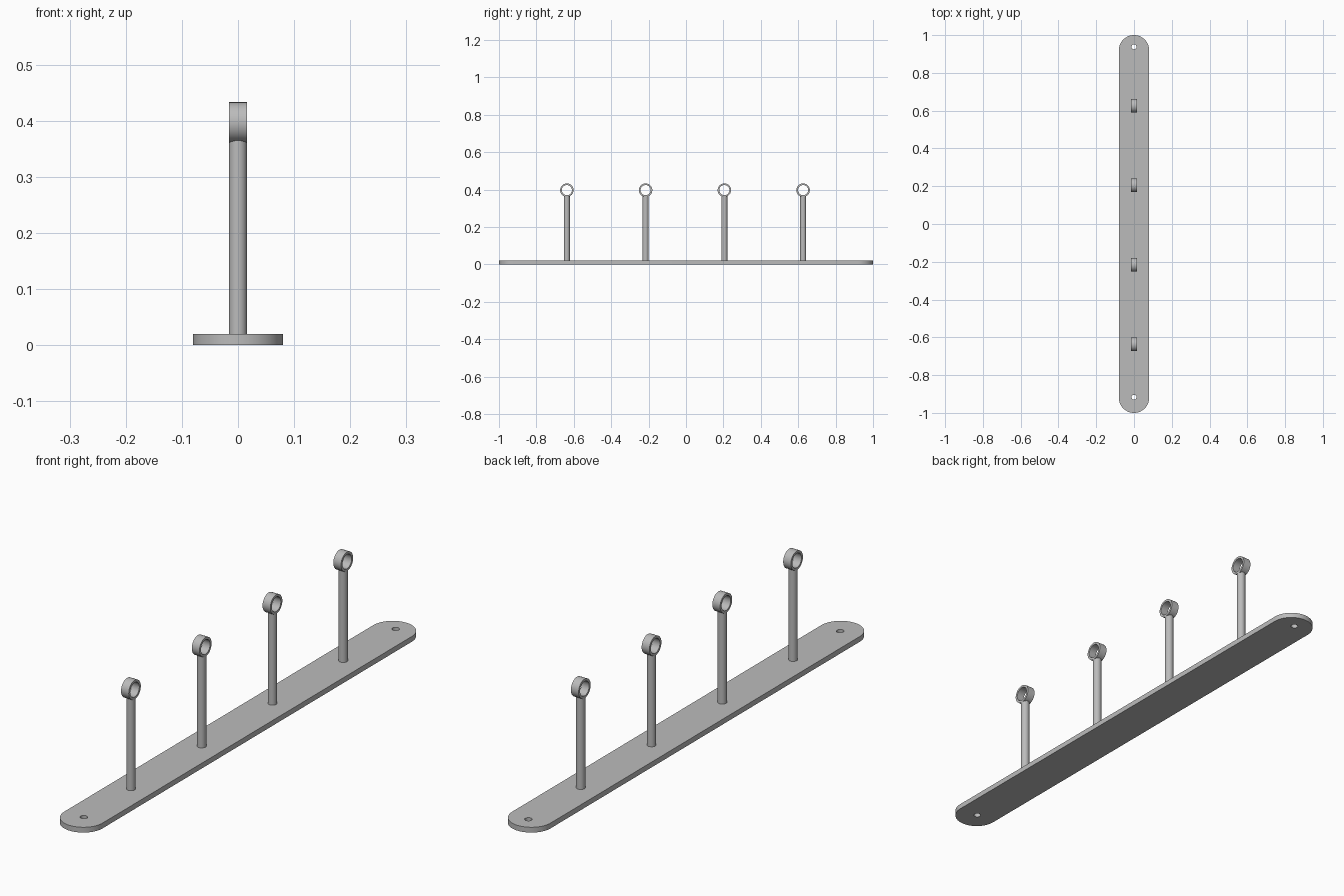
import bpy, bmesh
from math import cos, sin, pi, radians

cube = bpy.data.objects.get("Cube")
if cube:
    bpy.data.objects.remove(cube, do_unlink=True)

grey = bpy.data.materials.new("plain grey")
grey.use_nodes = True
COLOUR = (0.5, 0.5, 0.5, 1)
grey.diffuse_color = COLOUR
grey.node_tree.nodes["Principled BSDF"].inputs["Base Color"].default_value = COLOUR

PLATE_HEIGHT, PLATE_RADIUS = 0.02, 0.08
POST_RADIUS, POST_TOP = 0.016, 0.366
RING_OUTER, RING_INNER, RING_Z = 0.036, 0.027, 0.397
POST_SPACING, POST_START = 0.421, -0.637


def arc(cx, cy, radius, start, end, steps):
    """Points along an arc, angles in degrees."""
    angles = [radians(start + (end - start) * i / steps) for i in range(steps + 1)]
    return [(cx + radius * cos(a), cy + radius * sin(a)) for a in angles]


def circle(cx, cy, radius, steps=48):
    return arc(cx, cy, radius, 0, 360, steps)[:-1]


def finish(obj):
    obj.data.materials.clear()
    obj.data.materials.append(grey)
    bpy.ops.object.select_all(action='DESELECT')
    obj.select_set(True)
    bpy.context.view_layer.objects.active = obj
    bpy.ops.object.shade_smooth_by_angle(angle=radians(35))
    return obj


def extruded(name, outlines, thickness):
    """Solid from closed outlines; inner outlines become holes."""
    curve = bpy.data.curves.new(name + " outline", 'CURVE')
    curve.dimensions = '2D'
    curve.fill_mode = 'BOTH'
    curve.extrude = thickness / 2
    for points in outlines:
        spline = curve.splines.new('POLY')
        spline.points.add(len(points) - 1)
        for p, (x, y) in zip(spline.points, points):
            p.co = (x, y, 0, 1)
        spline.use_cyclic_u = True
    temp = bpy.data.objects.new(name + " outline", curve)
    bpy.context.collection.objects.link(temp)
    graph = bpy.context.evaluated_depsgraph_get()
    mesh = bpy.data.meshes.new_from_object(temp.evaluated_get(graph))
    bpy.data.objects.remove(temp, do_unlink=True)

    # Weld the caps to the walls
    bm = bmesh.new()
    bm.from_mesh(mesh)
    bmesh.ops.remove_doubles(bm, verts=bm.verts, dist=0.0001)
    bmesh.ops.recalc_face_normals(bm, faces=bm.faces)
    bm.to_mesh(mesh)
    bm.free()
    obj = bpy.data.objects.new(name, mesh)
    bpy.context.collection.objects.link(obj)
    return finish(obj)


# Base plate with round ends and two screw holes
end = 1 - PLATE_RADIUS
plate_outline = (arc(0, end, PLATE_RADIUS, 0, 180, 32)
                 + arc(0, -end, PLATE_RADIUS, 180, 360, 32))
holes = [circle(0, y, 0.013, 32) for y in (0.938, -0.917)]
plate = extruded("base_plate", [plate_outline] + holes, PLATE_HEIGHT)
plate.location.z = PLATE_HEIGHT / 2

# Row of posts, each carrying an eyelet ring
for i in range(4):
    y = POST_START + i * POST_SPACING
    bottom = PLATE_HEIGHT / 2
    bpy.ops.mesh.primitive_cylinder_add(
        vertices=48, radius=POST_RADIUS, depth=POST_TOP - bottom,
        location=(0, y, (POST_TOP + bottom) / 2))
    post = bpy.context.object
    post.name = f"post_{i + 1}"
    finish(post)

    ring = extruded(f"eyelet_ring_{i + 1}",
                    [circle(0, 0, RING_OUTER), circle(0, 0, RING_INNER)],
                    POST_RADIUS * 2)
    ring.rotation_euler = (0, pi / 2, 0)
    ring.location = (0, y, RING_Z)
